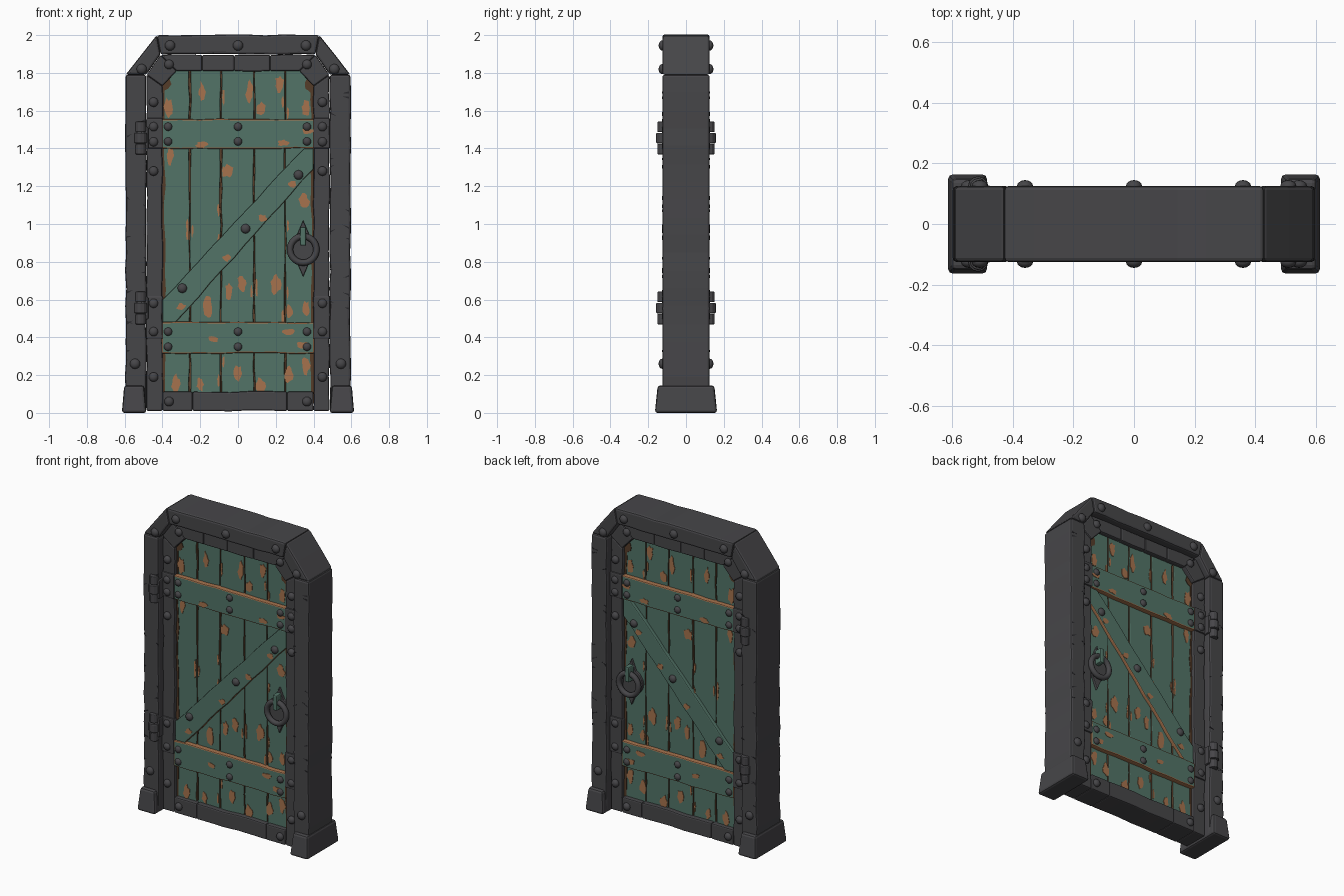
import bpy, bmesh, math, random
from mathutils import Matrix, Vector

random.seed(4)
if "Cube" in bpy.data.objects:
    bpy.data.objects.remove(bpy.data.objects["Cube"])


def material(name, rgb):
    mat = bpy.data.materials.new(name)
    mat.use_nodes = True
    mat.diffuse_color = (*rgb, 1)
    shader = mat.node_tree.nodes["Principled BSDF"]
    shader.inputs["Base Color"].default_value = (*rgb, 1)
    shader.inputs["Roughness"].default_value = 0.8
    return mat


IRON = material("dark_iron", (0.062, 0.061, 0.066))
CRACK = material("iron_crevice", (0.022, 0.022, 0.025))
GREEN = material("green_paint", (0.085, 0.175, 0.137))
WOOD = material("bare_wood", (0.38, 0.17, 0.075))
GAP = material("shadowed_wood", (0.09, 0.045, 0.022))


def finish(name, bm, mats, bevel=0, both_sides=False, smooth=False, rule=None, edge_mat=-1):
    """Turn a bmesh into an object, with optional bevel and front-to-back mirror."""
    bmesh.ops.recalc_face_normals(bm, faces=bm.faces)
    bm.normal_update()
    for face in bm.faces:
        face.smooth = smooth
        if rule:
            face.material_index = rule(face.normal)
    mesh = bpy.data.meshes.new(name)
    bm.to_mesh(mesh)
    bm.free()
    for mat in mats:
        mesh.materials.append(mat)
    obj = bpy.data.objects.new(name, mesh)
    bpy.context.collection.objects.link(obj)
    if bevel:
        mod = obj.modifiers.new("Worn edge", "BEVEL")
        mod.width, mod.segments, mod.material = bevel, 2, edge_mat
        mod.limit_method, mod.angle_limit = "ANGLE", math.radians(40)
    if both_sides:
        mod = obj.modifiers.new("Both sides", "MIRROR")
        mod.use_axis = (False, True, False)
        mod.use_mirror_merge = False
    return obj


def add_prism(bm, points, y0, y1):
    front = [bm.verts.new((x, y0, z)) for x, z in points]
    back = [bm.verts.new((x, y1, z)) for x, z in points]
    bm.faces.new(front)
    bm.faces.new(back[::-1])
    for i in range(len(points)):
        j = (i + 1) % len(points)
        bm.faces.new((front[j], front[i], back[i], back[j]))


def rough(points, wobble=0.004, step=0.09):
    """Split an outline into short runs and make it slightly uneven."""
    result = []
    for i, a in enumerate(points):
        a, b = Vector(a), Vector(points[(i + 1) % len(points)])
        count = max(1, int((b - a).length / step))
        for k in range(count):
            shift = Vector((random.uniform(-1, 1), random.uniform(-1, 1))) * wobble
            result.append(a.lerp(b, k / count) + (shift if k else Vector((0, 0))))
    return result


def slab(name, points, depth, mats=(IRON,), bevel=0.008, **kw):
    bm = bmesh.new()
    add_prism(bm, rough(points), -depth, depth)
    return finish(name, bm, mats, bevel, **kw)


def rect(x0, x1, z0, z1):
    return [(x0, z0), (x1, z0), (x1, z1), (x0, z1)]


def flip(points, side):
    return [(x * side, z) for x, z in points]


# Outer frame, door rim and feet
for side, label in ((1, "left"), (-1, "right")):
    slab(label + "_frame_post", flip(rect(0.486, 0.595, 0, 1.79), side), 0.125, bevel=0.012)
    slab(label + "_frame_corner", flip([(0.486, 1.79), (0.595, 1.79), (0.43, 2), (0.41, 1.897)], side),
         0.125, bevel=0.012)
    slab(label + "_rim_post", flip([(0.4, 0.01), (0.484, 0.01), (0.484, 1.79), (0.4, 1.73)], side), 0.083)
    slab(label + "_rim_corner", flip([(0.4, 1.73), (0.484, 1.79), (0.41, 1.895), (0.325, 1.81)], side), 0.088)
    for z0, z1 in ((0.39, 0.62), (1.4, 1.56)):
        slab(label + "_rim_strap", flip(rect(0.398, 0.486, z0, z1), side), 0.092)
    bm = bmesh.new()
    bmesh.ops.create_cube(bm, size=1)
    for v in bm.verts:
        top = v.co.z > 0
        v.co.x = side * (0.55 + v.co.x * (0.105 if top else 0.13))
        v.co.y *= 0.3 if top else 0.33
        v.co.z = 0.145 if top else 0
    finish(label + "_foot", bm, (IRON,), 0.014)

slab("frame_top", [(-0.41, 1.897), (0.41, 1.897), (0.43, 2), (-0.43, 2)], 0.125, bevel=0.012)
seams = [-0.325, -0.19, -0.02, 0.17, 0.325]
for a, b in zip(seams, seams[1:]):
    spread = lambda x: x * 1.26 if abs(x) > 0.3 else x
    slab("rim_top", [(a, 1.81), (b, 1.81), (spread(b), 1.895), (spread(a), 1.895)], 0.085)
seams = [-0.4, -0.24, 0.26, 0.4]
for a, b in zip(seams, seams[1:]):
    slab("rim_bottom", rect(a, b, 0.01, 0.112), 0.085)

# Door planks over a dark core
slab("door_core", rect(-0.41, 0.41, 0.05, 1.83), 0.04, (GAP,), 0)
edges = [-0.402, -0.255, -0.09, 0.085, 0.25, 0.402]
for a, b in zip(edges, edges[1:]):
    slab("door_plank", rect(a + 0.003, b - 0.003, 0.06, 1.84), 0.056 + random.uniform(-0.002, 0.002),
         (GREEN, GAP), 0.005, rule=lambda n: 0 if abs(n.y) > 0.5 else 1)

# Cross bars and diagonal brace, bare wood on their edges
for label, z0, z1 in (("lower", 0.315, 0.48), ("upper", 1.4, 1.555)):
    slab(label + "_cross_bar", rect(-0.404, 0.404, z0, z1), 0.086, (GREEN, WOOD), 0.007,
         rule=lambda n: 0 if abs(n.y) > 0.5 else 1, edge_mat=1)
slab("diagonal_brace", [(-0.4, 0.48), (-0.33, 0.48), (0.4, 1.29), (0.4, 1.4), (0.35, 1.4), (-0.4, 0.6)],
     0.078, (GREEN, WOOD), 0.006, rule=lambda n: 1 if n.z < -0.3 else 0)


# Peeled paint patches
def blob(bm, x, z, w, h, depth):
    count = 13
    pts = []
    for i in range(count):
        t = math.tau * i / count
        r = random.uniform(0.65, 1.15)
        pts.append((x + math.cos(t) * w * r, z + math.sin(t) * h * r))
    add_prism(bm, pts, -depth - 0.002, -depth + 0.002)


bm = bmesh.new()
for x, z in ((-0.37, 1.61), (-0.36, 1.36), (-0.19, 1.7), (0.06, 1.7), (0.12, 1.61), (0.22, 1.74),
             (0.36, 1.61), (-0.05, 1.28), (0.35, 1.12), (-0.05, 0.64), (0.02, 0.68), (0.2, 0.68),
             (0.27, 0.54), (0.36, 0.55), (-0.33, 0.15), (-0.2, 0.15), (0, 0.21), (0.12, 0.14),
             (0.27, 0.2), (0.36, 0.25), (-0.16, 0.56)):
    blob(bm, x, z, random.uniform(0.018, 0.03), random.uniform(0.035, 0.06), 0.058)
for x in edges[1:-1]:
    for k in range(7):
        blob(bm, x + random.choice((-0.013, 0.013)), random.uniform(0.15, 1.75), 0.007, 0.035, 0.058)
for x, z in ((-0.19, 1.42), (0.24, 1.43), (0.37, 1.49), (-0.13, 0.39), (0.27, 0.43), (0.34, 0.36)):
    blob(bm, x, z, 0.035, 0.018, 0.0865)
for x, z in ((-0.06, 0.82), (-0.3, 0.56), (0.13, 1.03), (0.29, 1.21)):
    blob(bm, x, z, 0.025, 0.02, 0.0785)
finish("peeled_patches", bm, (WOOD,), both_sides=True)

# Shadowed wood where the planks meet the rim
bm = bmesh.new()
for x in (-0.395, 0.395):
    add_prism(bm, rough(rect(x - 0.008, x + 0.008, 0.1, 1.75), 0.006), -0.06, -0.056)
for x in (-0.38, 0.38):
    blob(bm, x, 1.74, 0.03, 0.04, 0.0585)
finish("shadowed_border", bm, (GAP,), both_sides=True)

# Nicks in the iron
bm = bmesh.new()
for k in range(26):
    side = random.choice((-1, 1))
    inner = random.random() < 0.5
    edge, depth = (0.486, 0.125) if inner else (0.588, 0.125)
    z, length = random.uniform(0.25, 1.75), random.uniform(0.015, 0.04) * (1 if inner else -1)
    pts = [(edge, z - 0.006), (edge + length, z + random.uniform(-0.02, 0.02)), (edge, z + 0.005)]
    add_prism(bm, flip(pts, side), -depth - 0.001, -depth + 0.002)
finish("iron_nicks", bm, (CRACK,), both_sides=True)


# Rivets
def rivets(name, spots, depth, radius):
    bm = bmesh.new()
    for x, z in spots:
        bmesh.ops.create_uvsphere(bm, u_segments=12, v_segments=8, radius=radius,
                                  matrix=Matrix.Translation((x, -depth, z)) @ Matrix.Diagonal((1, 0.75, 1, 1)))
    finish(name, bm, (IRON,), both_sides=True, smooth=True)


pair = (-1, 1)
rivets("frame_rivets", [(0, 1.945)] + [(s * x, z) for s in pair
       for x, z in ((0.36, 1.945), (0.51, 1.82), (0.545, 0.26))], 0.125, 0.027)
rivets("rim_rivets", [(s * 0.447, z) for s in pair for z in (0.19, 0.43, 0.58, 1.28, 1.435, 1.515, 1.645)]
       + [(s * 0.365, z) for s in pair for z in (0.06, 1.845)], 0.088, 0.025)
rivets("bar_rivets", [(x, z) for x in (-0.37, 0, 0.365) for z in (0.35, 0.43, 1.437, 1.515)], 0.086, 0.022)
rivets("brace_rivets", [(-0.295, 0.66), (0.04, 0.975), (0.32, 1.26)], 0.078, 0.025)

# Hinges: three stacked knuckles and a leaf
for label, z in (("lower", 0.555), ("upper", 1.455)):
    bm = bmesh.new()
    for k, r in ((-1, 0.028), (0, 0.034), (1, 0.028)):
        bmesh.ops.create_cone(bm, cap_ends=True, segments=12, radius1=r, radius2=r, depth=0.056,
                              matrix=Matrix.Translation((-0.515, -0.124, z + k * 0.059)))
    finish(label + "_hinge_knuckles", bm, (IRON,), 0.006, True)
    bm = bmesh.new()
    add_prism(bm, rect(-0.515, -0.475, z - 0.06, z + 0.06), -0.128, -0.08)
    finish(label + "_hinge_leaf", bm, (IRON,), 0.006, True)

# Ring handle with pointed back plate
HX, HZ = 0.345, 0.87
bm = bmesh.new()
pts = []
for i in range(16):
    t = math.tau * i / 16
    r = 0.15 if i in (4, 12) else 0.082
    pts.append((HX + math.cos(t) * r, HZ + math.sin(t) * r))
add_prism(bm, pts, -0.072, -0.05)
finish("handle_plate", bm, (IRON,), 0.005, True)

bm = bmesh.new()
major, minor, turns, sides = 0.07, 0.017, 28, 10
loops = []
for i in range(turns):
    t = math.tau * i / turns
    ring = []
    for j in range(sides):
        p = math.tau * j / sides
        r = major + minor * math.cos(p)
        ring.append(bm.verts.new((HX + r * math.cos(t), -0.096 + minor * math.sin(p), HZ - 0.005 + r * math.sin(t))))
    loops.append(ring)
for i in range(turns):
    a, b = loops[i], loops[(i + 1) % turns]
    for j in range(sides):
        k = (j + 1) % sides
        bm.faces.new((a[j], a[k], b[k], b[j]))
finish("handle_ring", bm, (IRON,), both_sides=True, smooth=True)
bm = bmesh.new()
add_prism(bm, rect(HX - 0.016, HX + 0.016, 0.885, 0.985), -0.118, -0.06)
finish("handle_bracket", bm, (GREEN,), 0.008, True)
